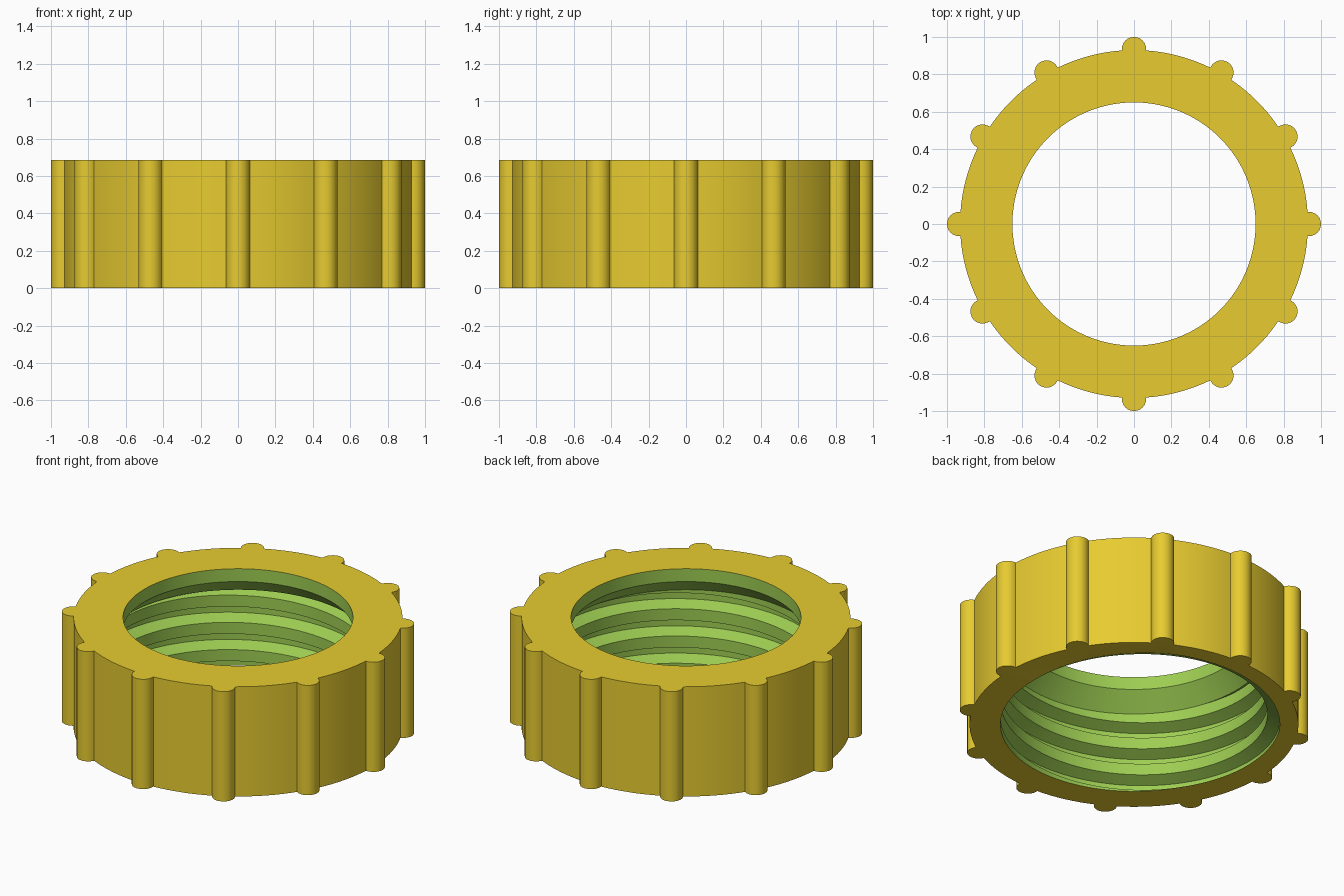
import bpy, bmesh, math

if "Cube" in bpy.data.objects:
    bpy.data.objects.remove(bpy.data.objects["Cube"])

HEIGHT, BODY_R = 0.685, 0.93
RIBS, RIB_R, RIB_CENTRE = 12, 0.065, 0.935
LIP_R, LIP_Z = 0.65, 0.605            # straight lip at the top of the bore
CONE_R, THREAD_TOP = 0.755, 0.505     # cone below the lip, then the thread
ROOT_R, PITCH = 0.825, 0.17
# one thread pitch: (fraction of pitch, radius)
THREAD = [(0.0, CONE_R), (0.42, CONE_R), (0.60, ROOT_R), (0.82, ROOT_R)]


def material(name, colour):
    m = bpy.data.materials.new(name)
    m.diffuse_color = (*colour, 1)
    m.use_nodes = True
    m.node_tree.nodes["Principled BSDF"].inputs["Base Color"].default_value = m.diffuse_color
    return m


def thread_radius(phase):
    """Radius of the thread profile at a phase measured in pitches."""
    phase %= 1.0
    pts = THREAD + [(1.0, CONE_R)]
    for (a, ra), (b, rb) in zip(pts, pts[1:]):
        if phase <= b:
            return ra + (rb - ra) * (phase - a) / (b - a)
    return CONE_R


# Outer outline as (angle, radius): half-round ribs joined by body arcs
outline = []
step = 2 * math.pi / RIBS
edge = math.asin(RIB_R / BODY_R)
for k in range(RIBS):
    for i in range(13):
        a = math.radians(-90 + 15 * i)
        x, y = RIB_CENTRE + RIB_R * math.cos(a), RIB_R * math.sin(a)
        outline.append((k * step + math.atan2(y, x), math.hypot(x, y)))
    for i in range(9):
        outline.append((k * step + edge + (step - 2 * edge) * i / 8, BODY_R))


def section(angle, outer):
    """Closed cross-section of the ring at one angle, as (radius, z)."""
    rows = [(outer, 0.0)]
    turn = angle / (2 * math.pi)
    for n in range(-3, 6):
        for frac, r in THREAD:
            z = PITCH * (n + frac + turn)
            if z < 0 or z > THREAD_TOP:
                z = min(max(z, 0.0), THREAD_TOP)
                r = thread_radius(z / PITCH - turn)
            rows.append((r, z))
    rows += [(CONE_R, THREAD_TOP), (LIP_R, LIP_Z), (LIP_R, HEIGHT), (outer, HEIGHT)]
    return rows


bm = bmesh.new()
columns = []
# last column repeats the first one turn later so the helix closes on itself
for angle, outer in outline + [(outline[0][0] + 2 * math.pi, outline[0][1])]:
    columns.append([bm.verts.new((r * math.cos(angle), r * math.sin(angle), z))
                    for r, z in section(angle, outer)])
count = len(columns[0])
for a, b in zip(columns, columns[1:]):
    for j in range(count):
        k = (j + 1) % count
        f = bm.faces.new((a[j], a[k], b[k], b[j]))
        # bore is green; bottom, top and outer wall are yellow
        f.material_index = 1 if 1 <= j < count - 2 else 0
bmesh.ops.remove_doubles(bm, verts=bm.verts, dist=0.0002)
bmesh.ops.dissolve_degenerate(bm, dist=0.0001, edges=bm.edges)
bmesh.ops.recalc_face_normals(bm, faces=bm.faces)

mesh = bpy.data.meshes.new("threaded_ring")
bm.to_mesh(mesh)
bm.free()
mesh.materials.append(material("yellow", (0.80, 0.60, 0.03)))
mesh.materials.append(material("green", (0.34, 0.61, 0.085)))
ring = bpy.data.objects.new("threaded_ring", mesh)
bpy.context.collection.objects.link(ring)
bpy.context.view_layer.objects.active = ring
ring.select_set(True)
bpy.ops.object.shade_smooth_by_angle(angle=math.radians(25))
